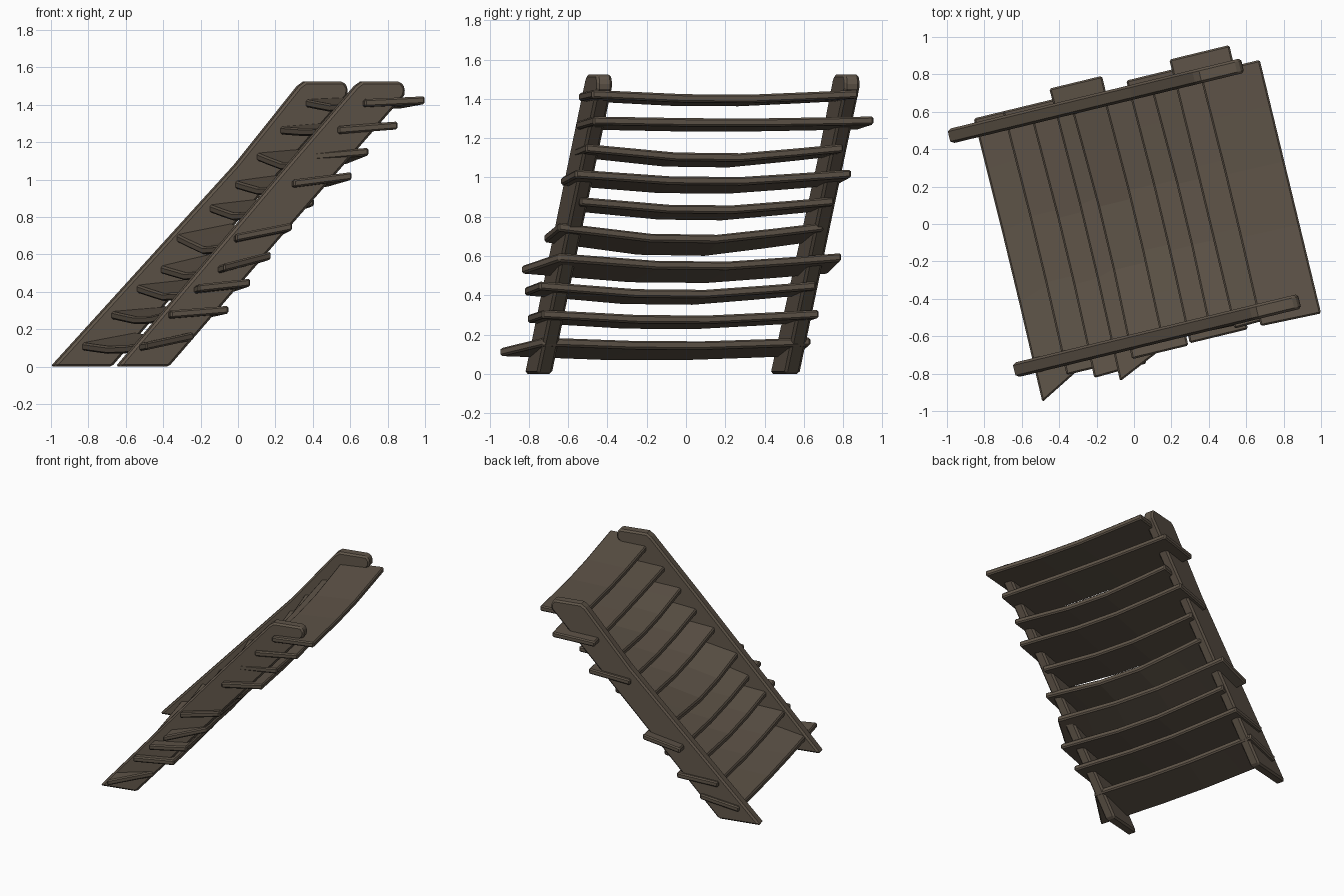
import bpy, bmesh, math
from mathutils import Matrix

if "Cube" in bpy.data.objects:
    bpy.data.objects.remove(bpy.data.objects["Cube"])

wood = bpy.data.materials.new("weathered brown wood")
wood.use_nodes = True
colour = (0.115, 0.09, 0.066, 1)
wood.diffuse_color = colour
bsdf = wood.node_tree.nodes["Principled BSDF"]
bsdf.inputs["Base Color"].default_value = colour
bsdf.inputs["Roughness"].default_value = 0.9

# The whole flight is turned slightly about the vertical axis
TURN = Matrix.Rotation(math.radians(13.6), 4, "Z")


def loft(name, sections, bevel):
    """Join equal-sized rings of points into a closed, bevelled solid."""
    bm = bmesh.new()
    rings = [[bm.verts.new(p) for p in ring] for ring in sections]
    n = len(rings[0])
    for a, b in zip(rings, rings[1:]):
        for i in range(n):
            j = (i + 1) % n
            bm.faces.new((a[i], a[j], b[j], b[i]))
    bm.faces.new(rings[0])
    bm.faces.new(rings[-1])
    bmesh.ops.recalc_face_normals(bm, faces=bm.faces)
    mesh = bpy.data.meshes.new(name)
    bm.to_mesh(mesh)
    bm.free()
    mesh.transform(TURN)
    mesh.materials.append(wood)
    obj = bpy.data.objects.new(name, mesh)
    bpy.context.collection.objects.link(obj)
    mod = obj.modifiers.new("worn edges", "BEVEL")
    mod.width = bevel
    mod.segments = 1
    mod.limit_method = "ANGLE"
    mod.angle_limit = math.radians(40)
    return obj


# Side boards: slanted profile with clipped upper corners
def stringer(name, side, foot, dip):
    profile = [(foot, 0), (-0.535, 0), (0.15, 0.77), (0.76, 1.45), (0.765, 1.49),
               (0.74, 1.525), (0.53, 1.525), (0.495, 1.5), (0.15, 1.11 - dip)]
    loft(name, [[(u, side + t, z) for u, z in profile] for t in (-0.04, 0.04)], 0.013)


stringer("front_side_board", -0.61, -0.815, 0)
stringer("back_side_board", 0.687, -0.86, 0.03)


# Treads: planks sagging and worn along the nose
def tread(name, nose, rear, front_nose, front_rear, back, z_nose, z_rear, sag):
    sections = []
    for t in (0, 0.17, 0.35, 0.6, 0.82, 1):
        drop = sag * math.sin(math.pi * t) ** 1.3
        wear = 0.25 * drop
        v_nose = front_nose + (back - front_nose) * t
        v_rear = front_rear + (back - front_rear) * t
        h = 0.021
        sections.append([(nose + wear, v_nose, z_nose - drop * 1.15 - h),
                         (rear, v_rear, z_rear - drop - h),
                         (rear, v_rear, z_rear - drop + h),
                         (nose + wear, v_nose, z_nose - drop * 1.15 + h)])
    loft(name, sections, 0.009)


# nose, rear, front end at nose, front end at rear, back end, heights, sag
TREADS = [
    (-.70, -.40, -.81, -.65, .75, .11, .165, .02),
    (-.54, -.22, -.70, -.70, .75, .28, .305, .03),
    (-.40, -.11, -.75, -.74, .71, .42, .45, .045),
    (-.27, .02, -.80, -.67, .81, .53, .595, .045),
    (-.18, .13, -.70, -.70, .69, .69, .75, .065),
    (.00, .27, -.61, -.62, .71, .85, .88, .045),
    (.14, .46, -.69, -.69, .755, .98, 1.02, .04),
    (.26, .56, -.65, -.66, .69, 1.125, 1.15, .05),
    (.39, .72, -.67, -.66, .81, 1.265, 1.29, .01),
    (.53, .86, -.69, -.70, .695, 1.41, 1.425, .025),
]
for i, row in enumerate(TREADS):
    tread(f"tread_{i + 1}", *row)
